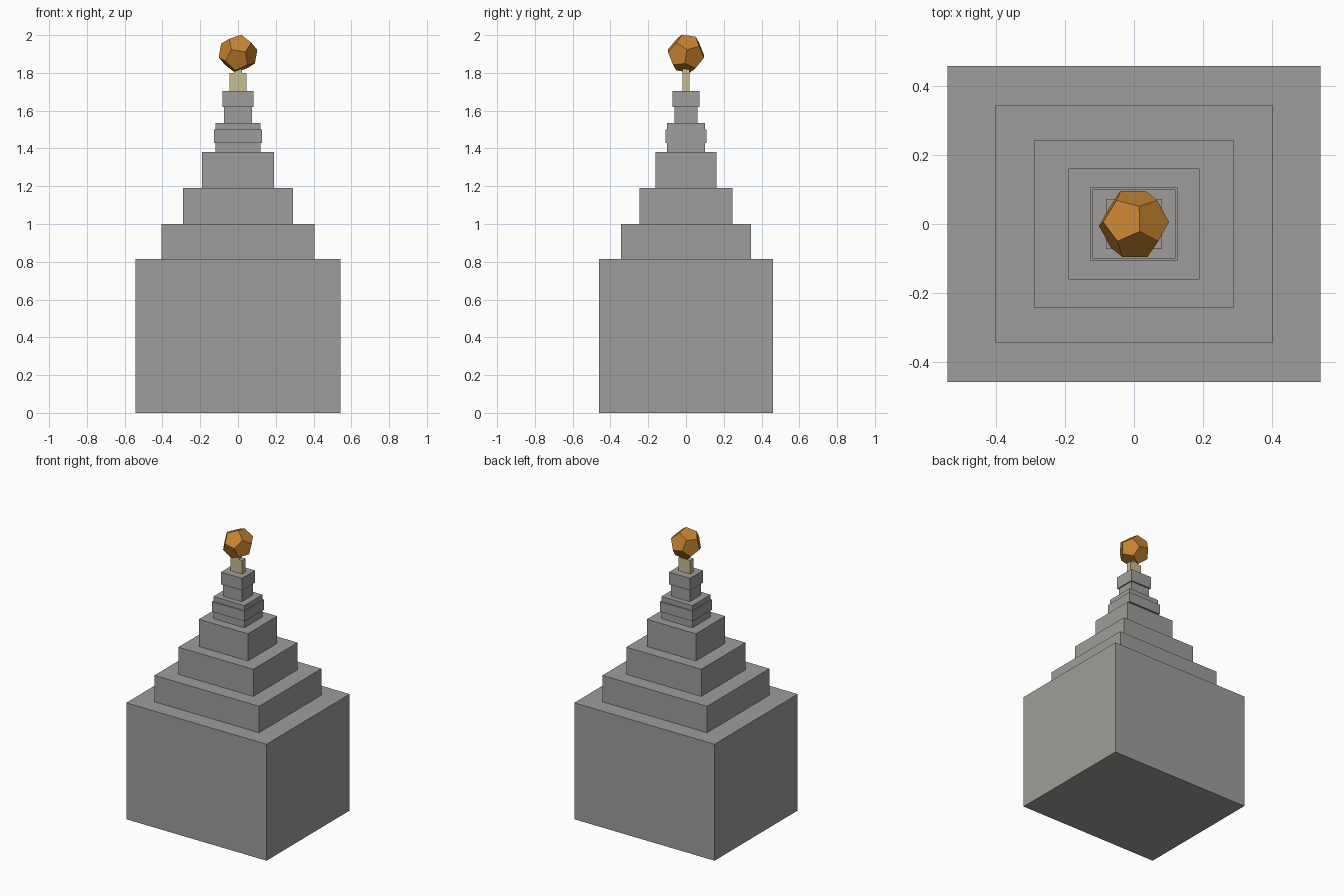
import bpy
import bmesh
from math import radians, sqrt
from mathutils import Matrix

cube = bpy.data.objects.get("Cube")
if cube:
    bpy.data.objects.remove(cube, do_unlink=True)


def material(name, rgb):
    mat = bpy.data.materials.new(name)
    mat.use_nodes = True
    mat.diffuse_color = (*rgb, 1)
    mat.node_tree.nodes["Principled BSDF"].inputs["Base Color"].default_value = (*rgb, 1)
    return mat


def add_object(name, bm, mat):
    bmesh.ops.recalc_face_normals(bm, faces=bm.faces[:])
    mesh = bpy.data.meshes.new(name)
    bm.to_mesh(mesh)
    bm.free()
    mesh.materials.append(mat)
    obj = bpy.data.objects.new(name, mesh)
    bpy.context.collection.objects.link(obj)
    return obj


def block(name, half_x, half_y, bottom, top, mat):
    bm = bmesh.new()
    bmesh.ops.create_cube(bm, size=2)
    bmesh.ops.scale(bm, verts=bm.verts, vec=(half_x, half_y, (top - bottom) / 2))
    bmesh.ops.translate(bm, verts=bm.verts, vec=(0, 0, (top + bottom) / 2))
    return add_object(name, bm, mat)


stone = material("grey stone", (0.35, 0.34, 0.325))
cream = material("pale cream", (0.58, 0.51, 0.29))
gold = material("amber gold", (0.58, 0.235, 0.03))

# Stepped stone tower
block("base_block", 0.543, 0.46, 0, 0.815, stone)
block("lower_step", 0.405, 0.345, 0.815, 1.0, stone)
block("middle_step", 0.29, 0.245, 1.0, 1.19, stone)
block("upper_step", 0.19, 0.162, 1.19, 1.38, stone)
block("collar", 0.12, 0.1, 1.38, 1.535, stone)
block("collar_band", 0.127, 0.108, 1.43, 1.5, stone)
block("neck", 0.073, 0.062, 1.535, 1.62, stone)
block("cap", 0.082, 0.072, 1.62, 1.705, stone)

# Pale post carrying the ball
block("post", 0.045, 0.018, 1.705, 1.8, cream)
block("post_tip", 0.02, 0.018, 1.8, 1.825, cream)

# Twelve-sided ball, hulled from its corners and tilted
phi = (1 + sqrt(5)) / 2
signs = (-1, 1)
corners = [(a, b, c) for a in signs for b in signs for c in signs]
for a in signs:
    for b in signs:
        p, q = a / phi, b * phi
        corners += [(0, p, q), (p, q, 0), (q, 0, p)]
bm = bmesh.new()
for co in corners:
    bm.verts.new(co)
bmesh.ops.convex_hull(bm, input=bm.verts[:])
bmesh.ops.dissolve_limit(bm, angle_limit=radians(5), verts=bm.verts[:], edges=bm.edges[:])
tilt = Matrix.Rotation(radians(9.5), 4, "Y") @ Matrix.Rotation(radians(-9), 4, "X")
place = Matrix.Translation((0, 0, 1.902)) @ tilt @ Matrix.Scale(0.104 / sqrt(3), 4)
bm.transform(place)
add_object("ball", bm, gold)
